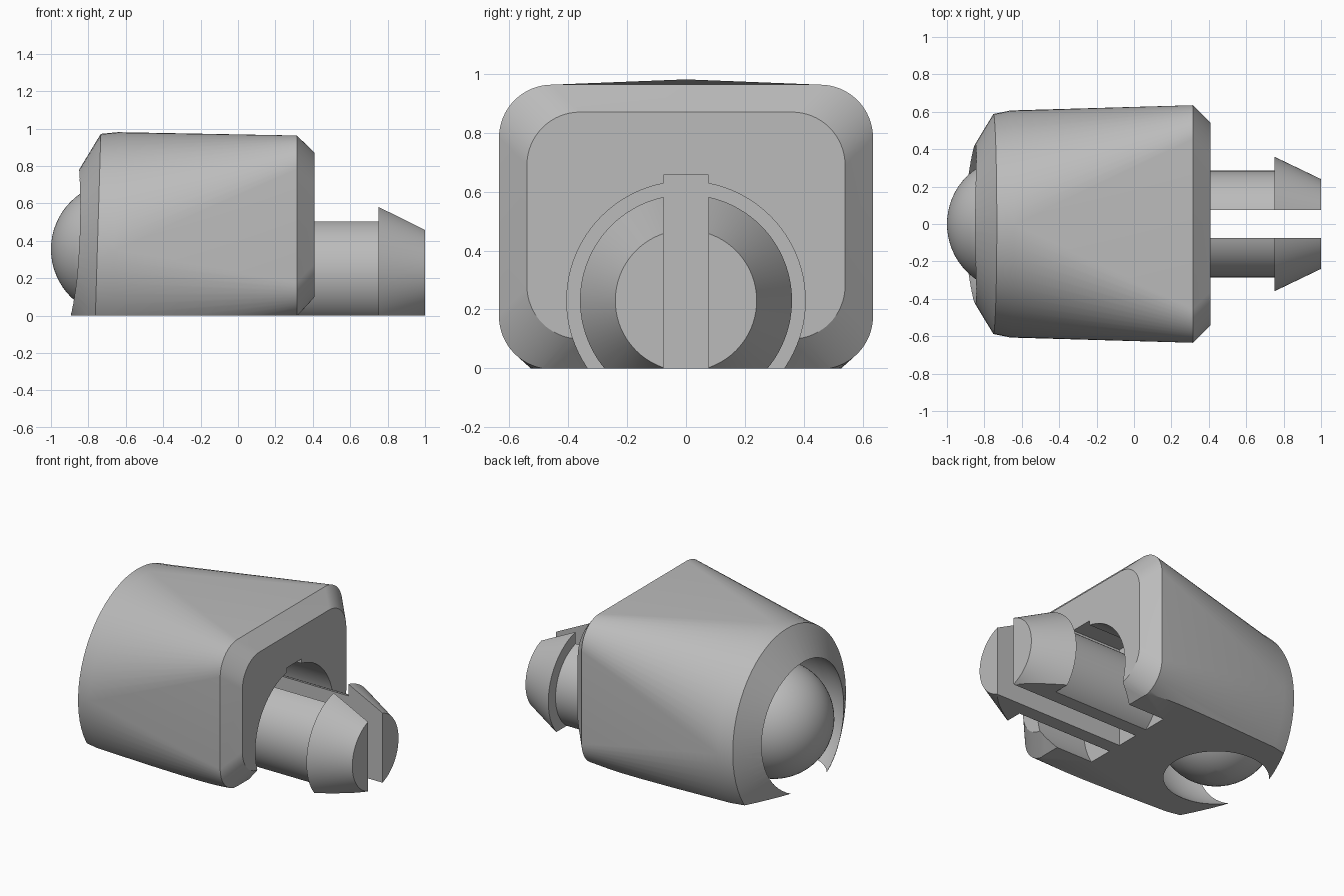
import bpy, bmesh, math
from mathutils import Matrix, Vector

if "Cube" in bpy.data.objects:
    bpy.data.objects.remove(bpy.data.objects["Cube"])

GREY = (0.5, 0.5, 0.5, 1)
grey = bpy.data.materials.new("plain grey")
grey.use_nodes = True
grey.diffuse_color = GREY
grey.node_tree.nodes["Principled BSDF"].inputs["Base Color"].default_value = GREY

STEPS = 16          # segments per corner
PEG_Z = 0.23        # peg axis height
BALL = Vector((-0.64, 0, 0.355))


def to_object(name, bm):
    bmesh.ops.recalc_face_normals(bm, faces=bm.faces)
    mesh = bpy.data.meshes.new(name)
    bm.to_mesh(mesh)
    bm.free()
    mesh.materials.append(grey)
    obj = bpy.data.objects.new(name, mesh)
    bpy.context.collection.objects.link(obj)
    return obj


def loft(name, rings):
    bm = bmesh.new()
    loops = [[bm.verts.new(p) for p in ring] for ring in rings]
    for a, b in zip(loops, loops[1:]):
        for i in range(len(a)):
            j = (i + 1) % len(a)
            bm.faces.new((a[i], a[j], b[j], b[i]))
    bm.faces.new(loops[0])
    bm.faces.new(loops[-1])
    bmesh.ops.remove_doubles(bm, verts=bm.verts, dist=1e-5)
    return to_object(name, bm)


def corner_ring(x, half_y, half_z, centre_z, ry, rz, tilt=0):
    """Rounded rectangle; an ellipse when the radii equal the half sizes."""
    ring = []
    for corner in range(4):
        for s in range(STEPS + 1):
            a = math.pi / 2 * (corner + s / STEPS)
            sy = 1 if corner in (0, 3) else -1
            sz = 1 if corner < 2 else -1
            y = sy * (half_y - ry) + ry * math.cos(a)
            z = sz * (half_z - rz) + rz * math.sin(a)
            ring.append((x + tilt * z, y, centre_z + z))
    return ring


def ellipse(x, ry, rz, tilt):
    return corner_ring(x, ry, rz, BALL.z, ry, rz, tilt)


def turned(name, profile, sides=96):
    """Solid turned about the peg axis from (x, radius) points."""
    return loft(name, [[(x, r * math.cos(2 * math.pi * i / sides),
                         PEG_Z + r * math.sin(2 * math.pi * i / sides))
                        for i in range(sides)] for x, r in profile])


def box(name, low, high):
    bm = bmesh.new()
    low, high = Vector(low), Vector(high)
    mid, size = (low + high) / 2, high - low
    bmesh.ops.create_cube(bm, size=1, matrix=Matrix.Translation(mid) @ Matrix.Diagonal((*size, 1)))
    return to_object(name, bm)


def ball(name, radius):
    bm = bmesh.new()
    turn = Matrix.Rotation(math.pi / 2, 4, 'Y')
    bmesh.ops.create_uvsphere(bm, u_segments=64, v_segments=32, radius=radius,
                              matrix=Matrix.Translation(BALL) @ turn)
    return to_object(name, bm)


def cut(obj, *cutters):
    bpy.context.view_layer.objects.active = obj
    for cutter in cutters:
        cutter.hide_render = True
        mod = obj.modifiers.new("cut", 'BOOLEAN')
        mod.operation, mod.solver, mod.object = 'DIFFERENCE', 'EXACT', cutter
        bpy.ops.object.modifier_apply(modifier=mod.name)


# Body: rounded rectangle blending into a tilted round nose
body = loft("body", [
    corner_ring(0.41, 0.54, 0.385, 0.485, 0.18, 0.18),
    corner_ring(0.315, 0.635, 0.483, 0.48, 0.18, 0.18),
    ellipse(-0.66, 0.607, 0.626, 0.03),
    ellipse(-0.752, 0.588, 0.617, 0.03),
    ellipse(-0.88, 0.375, 0.405, 0.045),
])

# Snap peg with a barbed tip, and the ball sitting in the nose
peg = turned("snap_peg", [(0.05, 0.285), (0.75, 0.285), (0.75, 0.36), (1, 0.24)])
nose_ball = ball("nose_ball", 0.36)

# Cutters: flat base, peg pocket, slot and ball socket
base = box("base_cutter", (-2, -2, -1), (2, 2, 0))
slot = box("slot_cutter", (0.05, -0.076, -0.2), (1.2, 0.076, 0.657))
pocket = turned("pocket_cutter", [(0.05, 0.405), (0.6, 0.405)])
socket = ball("socket_cutter", 0.475)

cut(body, base, pocket, slot, socket)
cut(peg, base, slot)
cut(nose_ball, base)

for cutter in (base, slot, pocket, socket):
    bpy.data.objects.remove(cutter)

# Smooth curved surfaces, keep hard edges
for obj in (body, peg, nose_ball):
    bpy.ops.object.select_all(action='DESELECT')
    obj.select_set(True)
    bpy.context.view_layer.objects.active = obj
    bpy.ops.object.shade_smooth_by_angle(angle=math.radians(25))
